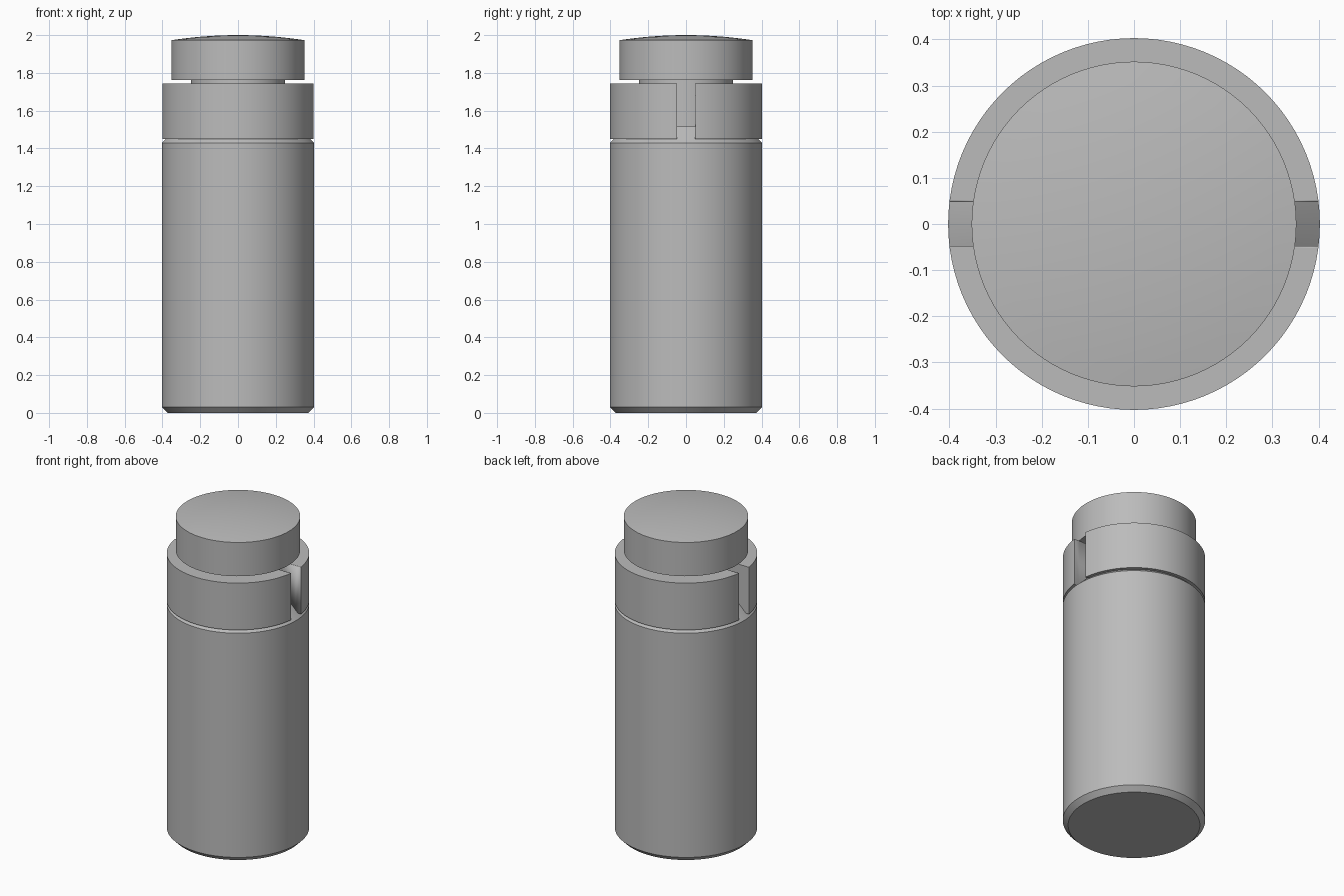
import bpy, bmesh, math
from mathutils import Vector

if "Cube" in bpy.data.objects:
    bpy.data.objects.remove(bpy.data.objects["Cube"])

SEGMENTS = 96
RADIUS, NECK_R, CAP_R = 0.403, 0.25, 0.352
SLOT_HALF = 0.048

grey = bpy.data.materials.new("plain_grey")
grey.use_nodes = True
colour = (0.5, 0.5, 0.5, 1)
grey.diffuse_color = colour
grey.node_tree.nodes["Principled BSDF"].inputs["Base Color"].default_value = colour


def finish(name, bm):
    """Turn a bmesh into a smooth, sharp-edged object."""
    bmesh.ops.remove_doubles(bm, verts=bm.verts, dist=1e-5)
    bmesh.ops.recalc_face_normals(bm, faces=bm.faces)
    mesh = bpy.data.meshes.new(name)
    bm.to_mesh(mesh)
    bm.free()
    mesh.materials.append(grey)
    obj = bpy.data.objects.new(name, mesh)
    bpy.context.collection.objects.link(obj)
    bpy.ops.object.select_all(action="DESELECT")
    obj.select_set(True)
    bpy.context.view_layer.objects.active = obj
    bpy.ops.object.shade_smooth_by_angle(angle=math.radians(25))
    return obj


def lathe(name, profile, closed=False):
    """Spin a (radius, height) profile round the z axis."""
    bm = bmesh.new()
    verts = [bm.verts.new((r, 0, z)) for r, z in profile]
    edges = [bm.edges.new(pair) for pair in zip(verts, verts[1:])]
    if closed:
        edges.append(bm.edges.new((verts[-1], verts[0])))
    bmesh.ops.spin(bm, geom=verts + edges, cent=(0, 0, 0), axis=(0, 0, 1),
                   angle=math.tau, steps=SEGMENTS, use_merge=True)
    return finish(name, bm)


# Body with chamfered base and shoulder, and the neck rising through the collar
lathe("body", [(0, 0), (RADIUS - 0.03, 0), (RADIUS, 0.03), (RADIUS, 1.43),
               (RADIUS - 0.085, 1.515), (NECK_R, 1.515), (NECK_R, 1.77), (0, 1.77)])

# Cap with a shallow domed top
dome = [(CAP_R * (1 - i / 8), 2 - 0.027 * (1 - i / 8) ** 2) for i in range(9)]
lathe("cap", [(0, 1.762), (CAP_R, 1.762)] + dome)

# Collar: a ring split by a slot on each side
collar = lathe("collar", [(NECK_R, 1.45), (RADIUS, 1.45),
                          (RADIUS, 1.743), (NECK_R, 1.743)], closed=True)
bm = bmesh.new()
bmesh.ops.create_cube(bm, size=1)
bmesh.ops.scale(bm, vec=Vector((1, 2 * SLOT_HALF, 1)), verts=bm.verts)
bmesh.ops.translate(bm, vec=Vector((0, 0, 1.6)), verts=bm.verts)
cutter = finish("slot_cutter", bm)
cutter.hide_render = True
cutter.hide_set(True)
cut = collar.modifiers.new("Slots", "BOOLEAN")
cut.operation = "DIFFERENCE"
cut.solver = "EXACT"
cut.object = cutter
# Keep the cut edges crisp by applying the cut before shading
bpy.context.view_layer.objects.active = collar
collar.select_set(True)
bpy.ops.object.modifier_move_to_index(modifier=cut.name, index=0)
